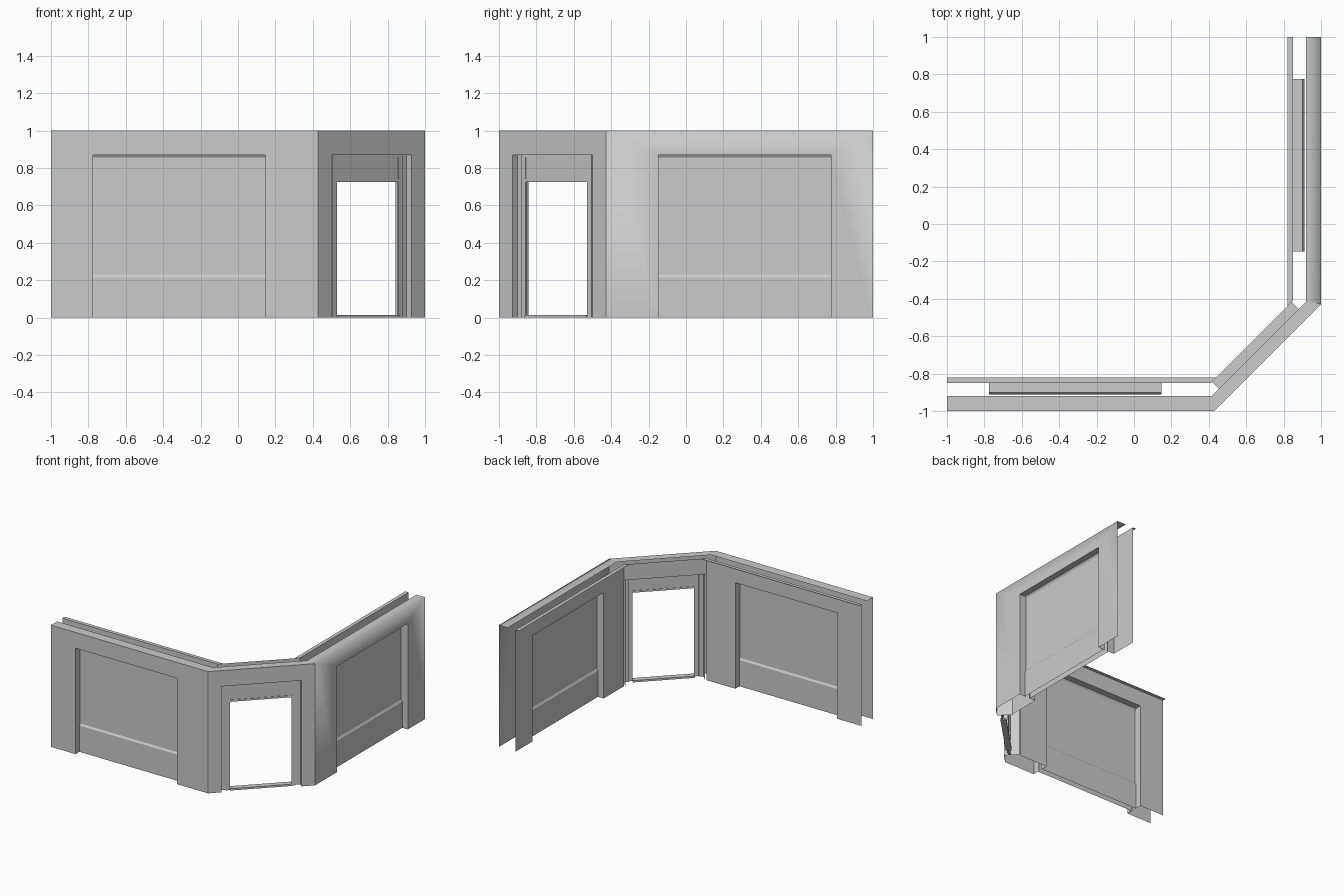
import bpy
import bmesh
from mathutils import Vector

if "Cube" in bpy.data.objects:
    bpy.data.objects.remove(bpy.data.objects["Cube"])

GREY = (0.6, 0.6, 0.6, 1.0)
plaster = bpy.data.materials.new("plain_grey")
plaster.use_nodes = True
plaster.diffuse_color = GREY
plaster.node_tree.nodes["Principled BSDF"].inputs["Base Color"].default_value = GREY

OUT, IN, UP, DOWN = (0, -1, 0), (0, 1, 0), (0, 0, 1), (0, 0, -1)
LEFT, RIGHT = (-1, 0, 0), (1, 0, 0)
HEAD = 0.87       # top of every opening
LENGTH = 1.428    # straight outer wall
THICK = 0.15      # straight wall, outer to inner sheet
R = 0.5 ** 0.5


# Each wall is laid out as (along, depth inward, height)
def front_place(u, d, z):
    return Vector((u - 1, d - 1, z))


def side_place(u, d, z):
    return Vector((1 - d, 1 - u, z))


def corner_place(u, d, z):
    return Vector((LENGTH - 1 + (u - d) * R, -1 + (u + d) * R, z))


def build(name, place, quads, smooth=False):
    """Make one object from (facing, corner points) pairs."""
    bm = bmesh.new()
    origin = place(0, 0, 0)
    for facing, points in quads:
        face = bm.faces.new([bm.verts.new(place(*p)) for p in points])
        face.normal_update()
        if face.normal.dot(place(*facing) - origin) < 0:
            face.normal_flip()
        face.smooth = smooth
    bmesh.ops.remove_doubles(bm, verts=bm.verts[:], dist=0.0005)
    mesh = bpy.data.meshes.new(name)
    bm.to_mesh(mesh)
    bm.free()
    mesh.materials.append(plaster)
    obj = bpy.data.objects.new(name, mesh)
    bpy.context.collection.objects.link(obj)


def sheet(facing, d, end, a, b):
    """Wall sheet with an opening from the floor to HEAD."""
    return [
        (facing, [(0, d, 0), (a, d, 0), (a, d, HEAD), (0, d, 1)]),
        (facing, [(b, d, 0), (end, d, 0), (end, d, 1), (b, d, HEAD)]),
        (facing, [(0, d, 1), (a, d, HEAD), (b, d, HEAD), (end, d, 1)]),
    ]


def cap(u0, u1, d0, v0, v1, d1):
    return [(UP, [(u0, d0, 1), (u1, d0, 1), (v1, d1, 1), (v0, d1, 1)])]


def panel(facing, u0, u1, d, z0, z1):
    return (facing, [(u0, d, z0), (u1, d, z0), (u1, d, z1), (u0, d, z1)])


def slope(facing, u0, u1, d0, z0, d1, z1):
    return (facing, [(u0, d0, z0), (u1, d0, z0), (u1, d1, z1), (u0, d1, z1)])


def reveal(facing, u, d0, d1):
    return (facing, [(u, d0, 0), (u, d1, 0), (u, d1, HEAD), (u, d0, HEAD)])


def recess(facing, a, b, face, low, pane):
    """Window recess with bevelled sill and head above a shallower panel."""
    return [
        reveal(RIGHT, a, face, pane), reveal(LEFT, b, face, pane),
        slope(DOWN, a, b, face, HEAD, low, HEAD),
        slope(DOWN, a, b, low, HEAD, pane, 0.855),
        panel(facing, a, b, pane, 0.23, 0.855),
        slope(UP, a, b, low, 0.215, pane, 0.23),
        panel(facing, a, b, low, 0, 0.215),
    ]


def box(u0, u1, d0, d1, z0, z1):
    return [
        panel(OUT, u0, u1, d0, z0, z1), panel(IN, u0, u1, d1, z0, z1),
        slope(UP, u0, u1, d0, z1, d1, z1), slope(DOWN, u0, u1, d0, z0, d1, z0),
        (LEFT, [(u0, d0, z0), (u0, d1, z0), (u0, d1, z1), (u0, d0, z1)]),
        (RIGHT, [(u1, d0, z0), (u1, d1, z0), (u1, d1, z1), (u1, d0, z1)]),
    ]


# Two straight walls with blind windows, mirrored about the corner;
# the inner sheet carries a narrow ledge along its top
A, B = 0.224, 1.146
for side, place, soft in (("front", front_place, False), ("side", side_place, True)):
    build(side + "_outer_wall", place,
          sheet(OUT, 0, LENGTH, A, B) + cap(0, LENGTH, 0, 0, 1.415, 0.08), soft)
    build(side + "_inner_wall", place,
          sheet(IN, THICK, 1.41, A, B) + cap(0, 1.41, THICK, 0, 1.44, 0.18))
    build(side + "_outer_window", place, recess(OUT, A, B, 0, 0.05, 0.06))
    build(side + "_inner_window", place, recess(IN, A, B, THICK, 0.098, 0.088))

# Angled corner wall with the doorway
WIDTH, DEEP = (2 - LENGTH) / R, 0.119
A, B = 0.103, WIDTH - 0.103
build("corner_outer_wall", corner_place, sheet(OUT, 0, WIDTH, A, B))
build("corner_outer_cap", corner_place, cap(0, WIDTH, 0, 0.047, WIDTH - 0.047, 0.066))
build("corner_inner_header", corner_place,
      [panel(IN, 0.093, WIDTH - 0.093, DEEP, HEAD, 1)])
build("doorway_reveal", corner_place,
      [reveal(RIGHT, A, 0, DEEP), reveal(LEFT, B, 0, DEEP),
       slope(DOWN, A, B, 0, HEAD, DEEP, HEAD)])

# Door frame: stepped jambs, rails, threshold and transom panel
STEP, CLEAR = 0.138, 0.172
jambs = []
for u0, u1, d0, d1 in ((A, STEP, 0.037, 0.05), (STEP, CLEAR, 0.028, 0.04)):
    jambs += box(u0, u1, d0, d1, 0, HEAD)
    jambs += box(WIDTH - u1, WIDTH - u0, d0, d1, 0, HEAD)
build("door_jambs", corner_place, jambs)
for name, z0, z1 in (("transom_rail", 0.725, 0.74), ("top_rail", 0.855, HEAD)):
    build(name, corner_place, box(CLEAR, WIDTH - CLEAR, 0.028, 0.04, z0, z1))
build("threshold", corner_place, box(CLEAR, WIDTH - CLEAR, 0.02, 0.065, 0, 0.015))
build("transom_panel", corner_place, box(CLEAR, WIDTH - CLEAR, 0.032, 0.037, 0.74, 0.855))
